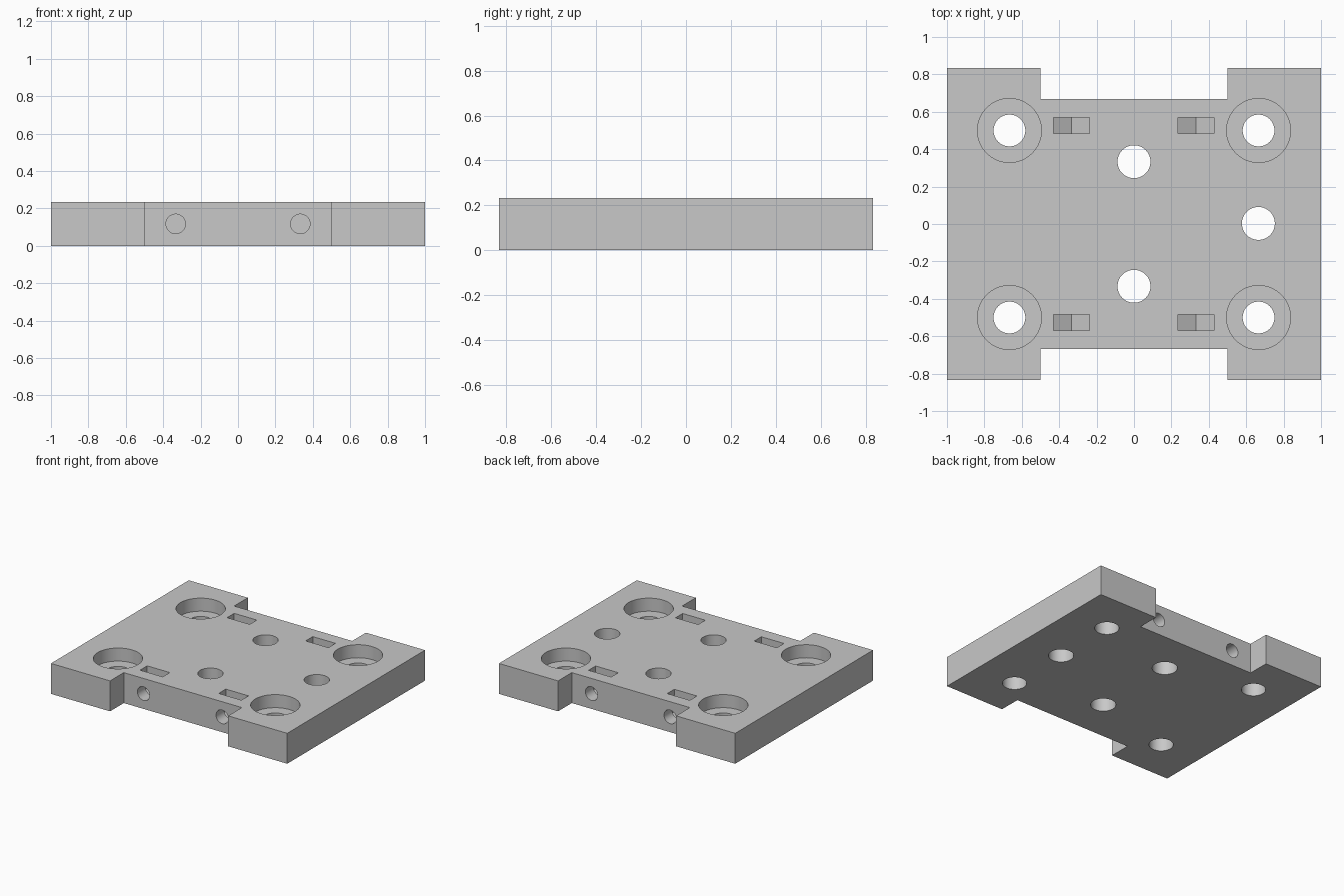
import bpy
import bmesh
from math import pi, radians
from mathutils import Matrix, Vector

cube = bpy.data.objects.get("Cube")
if cube:
    bpy.data.objects.remove(cube, do_unlink=True)

HEIGHT = 0.233
BORE_DEPTH = 0.1
SCREW_Z = 0.117

grey = bpy.data.materials.new("light grey")
grey.use_nodes = True
colour = (0.58, 0.58, 0.58, 1)
grey.diffuse_color = colour
grey.node_tree.nodes["Principled BSDF"].inputs["Base Color"].default_value = colour


def finish(name, bm):
    bmesh.ops.recalc_face_normals(bm, faces=bm.faces[:])
    mesh = bpy.data.meshes.new(name)
    bm.to_mesh(mesh)
    bm.free()
    mesh.materials.append(grey)
    obj = bpy.data.objects.new(name, mesh)
    bpy.context.collection.objects.link(obj)
    return obj


def prism(name, outline, direction):
    """Extrude a closed outline of 3D points along a direction."""
    bm = bmesh.new()
    face = bm.faces.new([bm.verts.new(p) for p in outline])
    result = bmesh.ops.extrude_face_region(bm, geom=[face])
    verts = [v for v in result["geom"] if isinstance(v, bmesh.types.BMVert)]
    bmesh.ops.translate(bm, verts=verts, vec=direction)
    return finish(name, bm)


def cylinder(name, centre, radius, depth, along_y=False):
    bm = bmesh.new()
    turn = Matrix.Rotation(pi / 2, 4, "X") if along_y else Matrix()
    bmesh.ops.create_cone(bm, cap_ends=True, segments=64, radius1=radius,
                          radius2=radius, depth=depth,
                          matrix=Matrix.Translation(centre) @ turn)
    return finish(name, bm)


# Plate outline with a wide notch in the front and back edges
quarter = [(1, 0.833), (0.5, 0.833), (0.5, 0.667)]
half = quarter + [(-x, y) for x, y in reversed(quarter)]
outline = half + [(x, -y) for x, y in reversed(half)]
plate = prism("mounting_plate", [(x, y, 0) for x, y in outline],
              Vector((0, 0, HEIGHT)))

cutters = []

# Plain through holes
for x, y in [(0, 0.333), (0, -0.333), (0.665, 0.003)]:
    cutters.append(cylinder("through_hole", (x, y, 0.1), 0.088, 1))

for sx in (-1, 1):
    for sy in (-1, 1):
        # Corner holes with a wide counterbore from the top
        x, y = sx * 0.666, sy * 0.5
        cutters.append(cylinder("corner_hole", (x, y, 0.1), 0.085, 1))
        cutters.append(cylinder("counterbore", (x, y, HEIGHT - BORE_DEPTH + 0.5),
                                0.171, 1))

        # Nut slots with a V-shaped floor
        x, y = sx * 0.333 - 0.002, sy * 0.526
        profile = [(-0.096, 0.3), (-0.096, 0.061), (0, 0.006),
                   (0.096, 0.061), (0.096, 0.3)]
        cutters.append(prism("nut_slot", [(x + px, y - 0.043, pz) for px, pz in profile],
                             Vector((0, 0.086, 0))))

        # Blind screw holes running from the notched edge past the nut slot
        cutters.append(cylinder("screw_hole", (sx * 0.333, sy * 0.6, SCREW_Z),
                                0.052, 0.4, along_y=True))

# Cut everything out of the plate
bpy.ops.object.select_all(action="DESELECT")
plate.select_set(True)
bpy.context.view_layer.objects.active = plate
for cutter in cutters:
    cutter.hide_render = True
    mod = plate.modifiers.new("cut", "BOOLEAN")
    mod.operation = "DIFFERENCE"
    mod.solver = "EXACT"
    mod.object = cutter
    bpy.ops.object.modifier_apply(modifier=mod.name)
    bpy.data.objects.remove(cutter, do_unlink=True)

bpy.ops.object.shade_smooth_by_angle(angle=radians(30))
